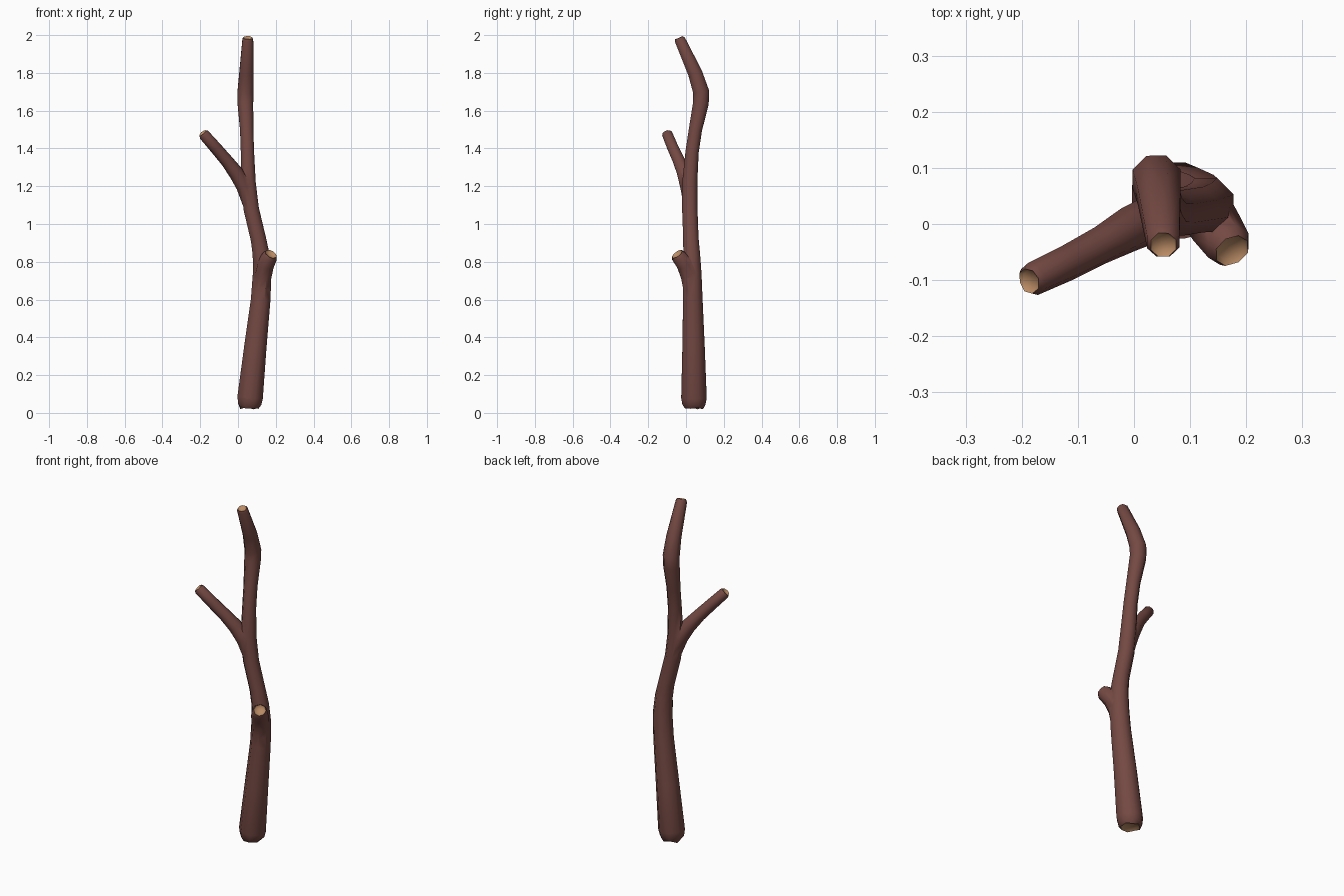
import bpy, bmesh, math, random
from mathutils import Vector

if "Cube" in bpy.data.objects:
    bpy.data.objects.remove(bpy.data.objects["Cube"])

random.seed(4)
SIDES = 8


def material(name, rgb):
    m = bpy.data.materials.new(name)
    m.diffuse_color = (*rgb, 1)
    m.use_nodes = True
    m.node_tree.nodes["Principled BSDF"].inputs["Base Color"].default_value = m.diffuse_color
    return m


bark = material("brown bark", (0.175, 0.066, 0.056))
wood = material("tan bare wood", (0.49, 0.26, 0.13))


def tube(name, path, cut_start=False, jag=0.0):
    """Sweep an eight-sided ring along (x, y, z, radius) points; cut ends are hollowed tan wood."""
    bm = bmesh.new()
    pts = [Vector(p[:3]) for p in path]
    n = len(pts)
    dirs = [(pts[min(i + 1, n - 1)] - pts[max(i - 1, 0)]).normalized() for i in range(n)]

    def ring(c, d, r, jitter=0.0):
        u = Vector((1, 0, 0))
        u = (u - d * u.dot(d)).normalized()
        v = d.cross(u)
        out = []
        for k in range(SIDES):
            a = math.tau * (k + 0.5) / SIDES
            p = c + (u * math.cos(a) + v * math.sin(a)) * r
            out.append(bm.verts.new(p + d * random.uniform(-jitter, jitter)))
        return out

    def bridge(a, b, mat=0):
        for k in range(SIDES):
            j = (k + 1) % SIDES
            bm.faces.new((a[k], a[j], b[j], b[k])).material_index = mat

    def fan(a, c):
        v = bm.verts.new(c)
        for k in range(SIDES):
            bm.faces.new((a[k], a[(k + 1) % SIDES], v)).material_index = 1

    rings = [ring(pts[i], dirs[i], path[i][3]) for i in range(n)]
    for a, b in zip(rings, rings[1:]):
        bridge(a, b)

    def cut(i, d, jitter):
        r = path[i][3]
        rim = ring(pts[i] + d * r * 0.4, dirs[i], r * 0.78, jitter)
        bridge(rings[i], rim)
        inner = ring(pts[i] + d * r * 0.2, dirs[i], r * 0.62)
        bridge(rim, inner, 1)
        fan(inner, pts[i] + d * r * 0.12)

    cut(n - 1, dirs[-1], 0.002)
    if cut_start:
        cut(0, -dirs[0], jag)
    else:
        fan(rings[0], pts[0])
    bmesh.ops.recalc_face_normals(bm, faces=bm.faces)
    me = bpy.data.meshes.new(name)
    bm.to_mesh(me)
    bm.free()
    me.materials.append(bark)
    me.materials.append(wood)
    ob = bpy.data.objects.new(name, me)
    bpy.context.collection.objects.link(ob)
    return ob


# main stem, with a ragged broken base
trunk = tube("stick", [
    (0.062, 0.042, 0.045, 0.066), (0.064, 0.042, 0.08, 0.073), (0.092, 0.040, 0.35, 0.064),
    (0.120, 0.036, 0.60, 0.056), (0.128, 0.033, 0.74, 0.053), (0.122, 0.030, 0.84, 0.048),
    (0.108, 0.026, 0.92, 0.044), (0.070, 0.020, 1.08, 0.044), (0.054, 0.020, 1.22, 0.043),
    (0.050, 0.032, 1.38, 0.038), (0.046, 0.050, 1.50, 0.038), (0.039, 0.079, 1.64, 0.045),
    (0.040, 0.080, 1.70, 0.046), (0.045, 0.048, 1.80, 0.041), (0.052, -0.032, 1.975, 0.031),
], cut_start=True, jag=0.012)

# long side branch leaning left and forward
branch = tube("side_branch", [
    (0.060, 0.020, 1.10, 0.035), (0.030, 0.008, 1.20, 0.042), (-0.010, -0.010, 1.27, 0.040),
    (-0.060, -0.038, 1.335, 0.034), (-0.120, -0.070, 1.405, 0.032), (-0.180, -0.098, 1.473, 0.030),
])

# short cut knot on the right front
stub = tube("cut_stub", [
    (0.128, 0.032, 0.62, 0.042), (0.132, 0.018, 0.72, 0.048),
    (0.146, -0.006, 0.785, 0.047), (0.168, -0.038, 0.828, 0.042),
])

# weld the branches into the stem
for part in (branch, stub):
    mod = trunk.modifiers.new("weld", 'BOOLEAN')
    mod.operation = 'UNION'
    mod.solver = 'EXACT'
    mod.object = part
bpy.context.view_layer.update()
welded = bpy.data.meshes.new_from_object(trunk.evaluated_get(bpy.context.evaluated_depsgraph_get()))
trunk.modifiers.clear()
trunk.data = welded
for part in (branch, stub):
    bpy.data.objects.remove(part)

bpy.ops.object.select_all(action='DESELECT')
trunk.select_set(True)
bpy.context.view_layer.objects.active = trunk
bpy.ops.object.shade_smooth_by_angle(angle=math.radians(50))
